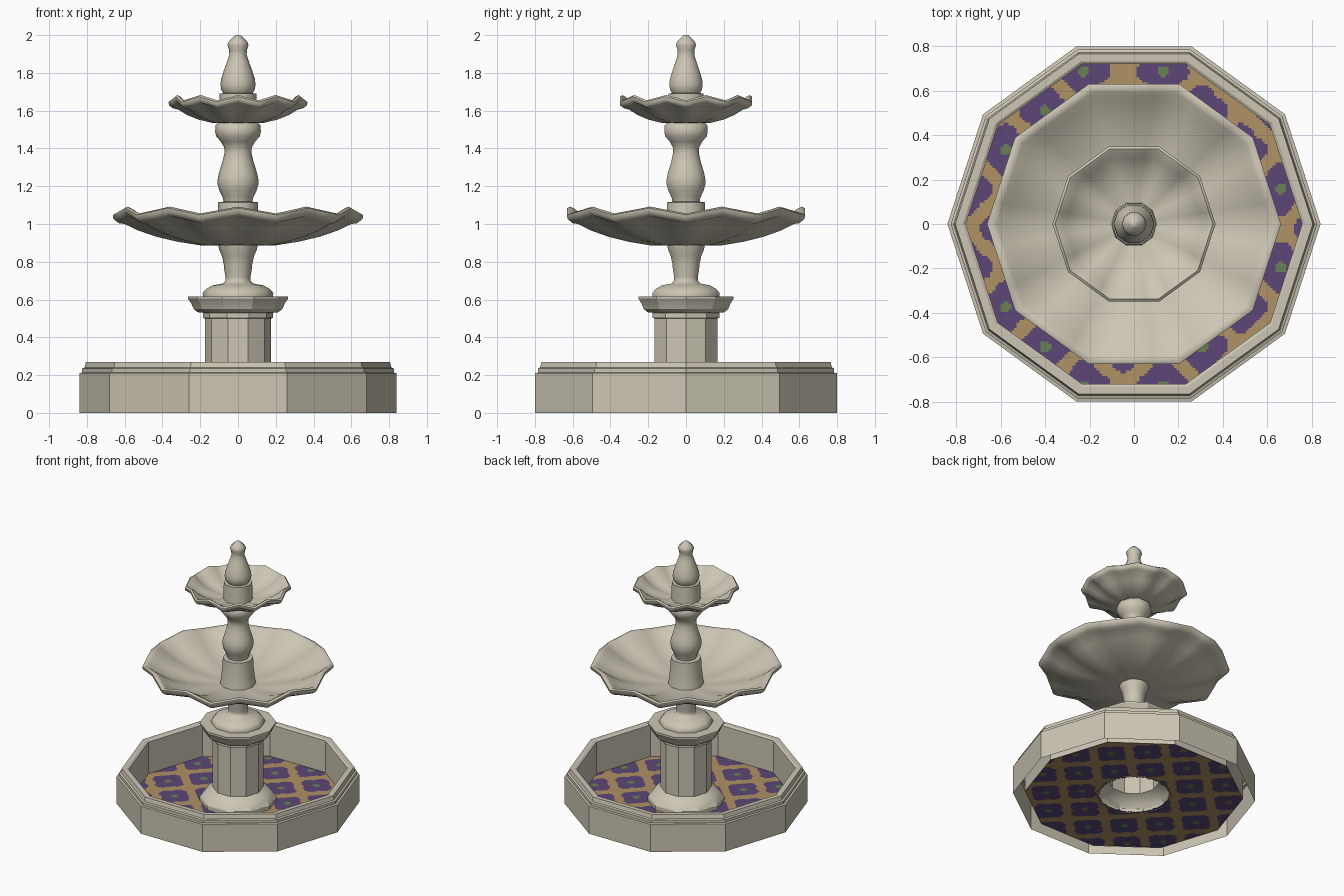
import bpy, bmesh, math
from mathutils import Vector

if "Cube" in bpy.data.objects:
    bpy.data.objects.remove(bpy.data.objects["Cube"])

SIDES = 10
STEP = 2 * math.pi / SIDES


def material(name, srgb):
    m = bpy.data.materials.new(name)
    m.diffuse_color = [((c / 255 + 0.055) / 1.055) ** 2.4 for c in srgb] + [1]
    m.use_nodes = True
    m.node_tree.nodes["Principled BSDF"].inputs["Base Color"].default_value = m.diffuse_color
    return m


stone = material("pale_stone", (204, 198, 180))
tan = material("tan_tile", (176, 146, 100))
purple = material("purple_tile", (92, 70, 120))
green = material("green_tile", (104, 130, 84))


def finish(name, bm, mats, angle=None):
    me = bpy.data.meshes.new(name)
    bm.to_mesh(me)
    bm.free()
    for m in mats:
        me.materials.append(m)
    if angle:
        me.polygons.foreach_set("use_smooth", [True] * len(me.polygons))
        me.set_sharp_from_angle(angle=math.radians(angle))
    ob = bpy.data.objects.new(name, me)
    bpy.context.collection.objects.link(ob)
    return ob


def lathe(name, profile, angle=None, sub=1):
    """Spin (radius, z, wave) points into a ten-sided form; wave lifts the middle of each side."""
    bm = bmesh.new()
    n = SIDES * sub
    rings = []
    for r, z, *w in profile:
        ring = []
        for i in range(n):
            a = 2 * math.pi * i / n
            k = math.cos(STEP / 2) / math.cos(a % STEP - STEP / 2) if sub > 1 else 1
            lift = -w[0] * math.cos(SIDES * a) if w else 0
            ring.append(bm.verts.new((r * k * math.cos(a), r * k * math.sin(a), z + lift)))
        rings.append(ring)
    for lo, hi in zip(rings, rings[1:]):
        for i in range(n):
            j = (i + 1) % n
            bm.faces.new((lo[i], lo[j], hi[j], hi[i]))
    bmesh.ops.remove_doubles(bm, verts=bm.verts, dist=1e-5)
    return finish(name, bm, [stone], angle)


# Pool wall, open underneath
lathe("pool_wall", [(.84, 0), (.84, .21), (.825, .213), (.825, .235), (.812, .24),
                    (.805, .27), (.77, .27), (.757, .262), (.757, .015)])

# Tiled pool floor: fine grid trimmed to the pool, coloured as a lattice of flowers
bm = bmesh.new()
bmesh.ops.create_grid(bm, x_segments=130, y_segments=130, size=.78)
bmesh.ops.translate(bm, verts=bm.verts, vec=(0, 0, .02))
for i in range(SIDES):
    a = (i + .5) * STEP
    d = Vector((math.cos(a), math.sin(a), 0))
    bmesh.ops.bisect_plane(bm, geom=bm.verts[:] + bm.edges[:] + bm.faces[:],
                           plane_co=d * .757 * math.cos(STEP / 2), plane_no=d, clear_outer=True)
hole = [f for f in bm.faces if f.calc_center_median().xy.length < .24]
bmesh.ops.delete(bm, geom=hole, context='FACES')
PITCH = .25
for f in bm.faces:
    c = f.calc_center_median()
    x, y = c.x - .13, c.y + .02
    u, v = (x + y) / math.sqrt(2), (y - x) / math.sqrt(2)
    u -= PITCH * round(u / PITCH)
    v -= PITCH * round(v / PITCH)
    r = math.hypot(u, v)
    petal = .105 * (1 + .13 * math.cos(4 * (math.atan2(v, u) - math.pi / 4)))
    f.material_index = 2 if r < .025 else 1 if r < petal else 0
finish("pool_floor", bm, [tan, purple, green])

# Ten-sided pedestal with flared foot and cap
lathe("pedestal", [(.265, .015), (.265, .05), (.24, .085), (.195, .115), (.175, .125),
                   (.175, .5), (.186, .503), (.186, .53), (.213, .533), (.235, .55),
                   (.248, .58), (.265, .605), (.265, .617), (.185, .617)], 25)

# Turned stem under the lower bowl
lathe("lower_stem", [(.185, .61), (.187, .635), (.17, .655), (.135, .675), (.08, .685),
                     (.066, .7), (.066, .72), (.073, .76), (.076, .79), (.085, .83),
                     (.1, .865), (.105, .89)], 60)


def bowl(name, points):
    lathe(name, points, 55, 4)


# Scalloped bowls
bowl("lower_bowl", [(.08, .885, 0), (.2, .888, .001), (.32, .91, .004), (.43, .94, .008),
                    (.53, .98, .014), (.6, 1.018, .018), (.63, 1.022, .018), (.66, 1.045, .018),
                    (.662, 1.066, .018), (.645, 1.074, .018), (.62, 1.062, .018),
                    (.58, 1.035, .016), (.48, .985, .011), (.36, .945, .006),
                    (.22, .922, .002), (.1, .915, 0)])
bowl("upper_bowl", [(.08, 1.533, 0), (.14, 1.537, .001), (.21, 1.557, .004), (.27, 1.585, .008),
                    (.315, 1.618, .013), (.345, 1.627, .014), (.366, 1.642, .014),
                    (.367, 1.66, .014), (.355, 1.669, .014), (.338, 1.66, .014),
                    (.31, 1.635, .012), (.25, 1.597, .007), (.17, 1.572, .003), (.08, 1.56, 0)])

# Collar and turned stem between the bowls
lathe("middle_collar", [(.125, .91), (.12, .94), (.107, 1.05), (.105, 1.115), (.06, 1.12)], 50)
lathe("middle_stem", [(.075, 1.115), (.08, 1.14), (.098, 1.175), (.108, 1.21), (.107, 1.245),
                      (.098, 1.28), (.082, 1.33), (.072, 1.375), (.073, 1.405), (.09, 1.435),
                      (.116, 1.465), (.121, 1.49), (.118, 1.525), (.1, 1.538)], 60)

# Collar and finial on top
lathe("upper_collar", [(.103, 1.555), (.1, 1.62), (.098, 1.69), (.05, 1.697)], 50)
lathe("finial", [(.078, 1.693), (.088, 1.71), (.093, 1.735), (.09, 1.765), (.076, 1.81),
                 (.058, 1.86), (.046, 1.895), (.047, 1.92), (.055, 1.945), (.053, 1.96),
                 (.035, 1.98), (.02, 1.994), (.012, 2.0), (0, 2.0)], 60)
